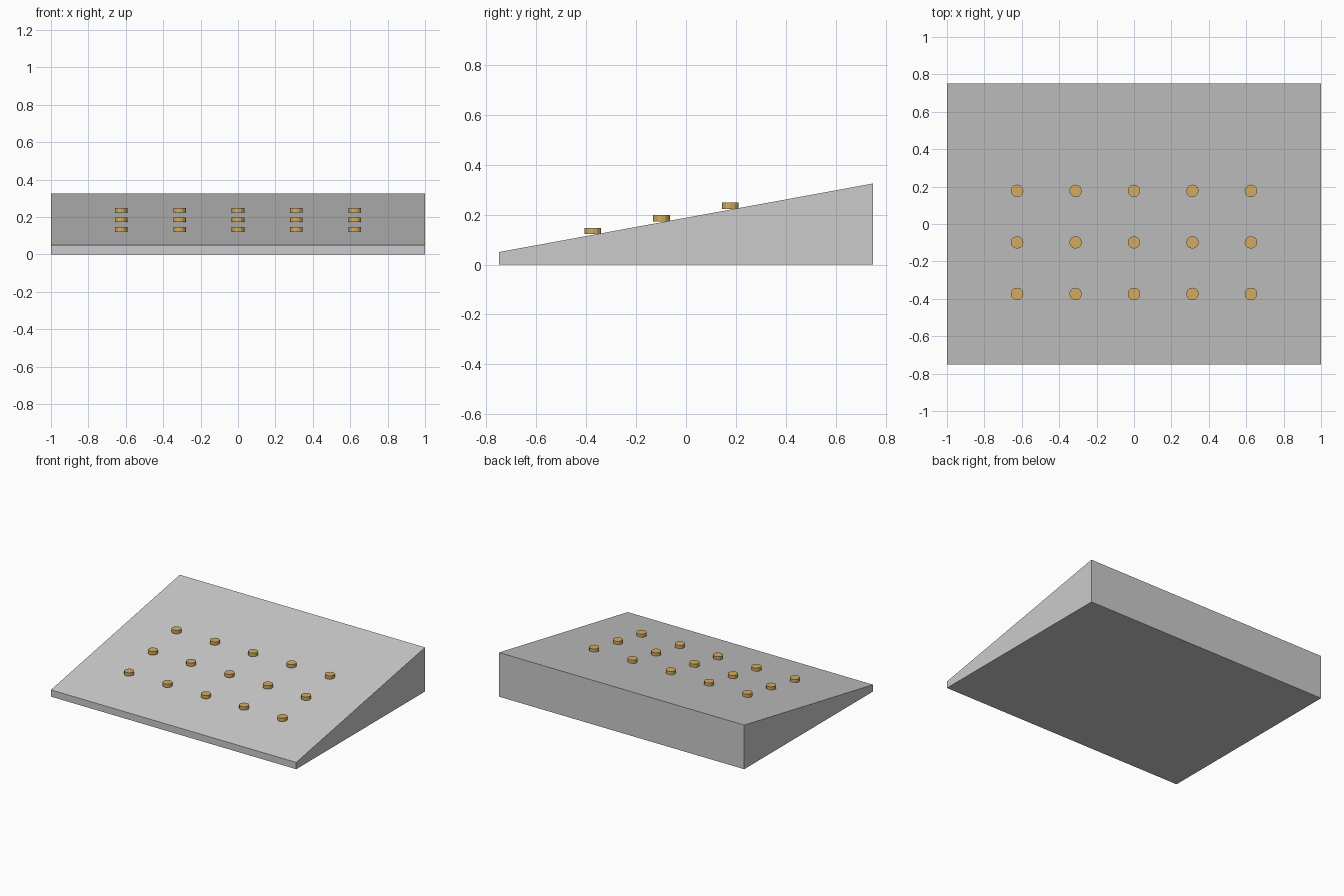
import bpy, bmesh

if "Cube" in bpy.data.objects:
    bpy.data.objects.remove(bpy.data.objects["Cube"])

W, D = 1.0, 0.75          # half width, half depth
Z_FRONT, Z_BACK = 0.05, 0.325


def add_object(name, bm):
    bmesh.ops.recalc_face_normals(bm, faces=bm.faces)
    mesh = bpy.data.meshes.new(name)
    bm.to_mesh(mesh)
    bm.free()
    obj = bpy.data.objects.new(name, mesh)
    bpy.context.collection.objects.link(obj)
    return obj


# Sloped wedge body: side profile extruded across x
bm = bmesh.new()
profile = [(-D, 0), (D, 0), (D, Z_BACK), (-D, Z_FRONT)]
side = bm.faces.new([bm.verts.new((-W, y, z)) for y, z in profile])
ext = bmesh.ops.extrude_face_region(bm, geom=[side])
bmesh.ops.translate(bm, vec=(2 * W, 0, 0),
                    verts=[v for v in ext["geom"] if isinstance(v, bmesh.types.BMVert)])
add_object("wedge_body", bm)

# Brass buttons: three rows of five level discs stepping up the slope
brass = bpy.data.materials.new("brass")
brass.diffuse_color = (0.65, 0.41, 0.12, 1)
brass.use_nodes = True
brass.node_tree.nodes["Principled BSDF"].inputs["Base Color"].default_value = brass.diffuse_color
for row in range(3):
    for col in range(5):
        y = -0.374 + 0.2755 * row
        z = Z_FRONT + (y + D) * (Z_BACK - Z_FRONT) / (2 * D) + 0.016
        bpy.ops.mesh.primitive_cylinder_add(
            vertices=12, radius=0.0335, depth=0.025,
            location=(-0.625 + 0.3125 * col, y, z))
        button = bpy.context.object
        button.name = f"button_{row + 1}_{col + 1}"
        button.data.materials.append(brass)
